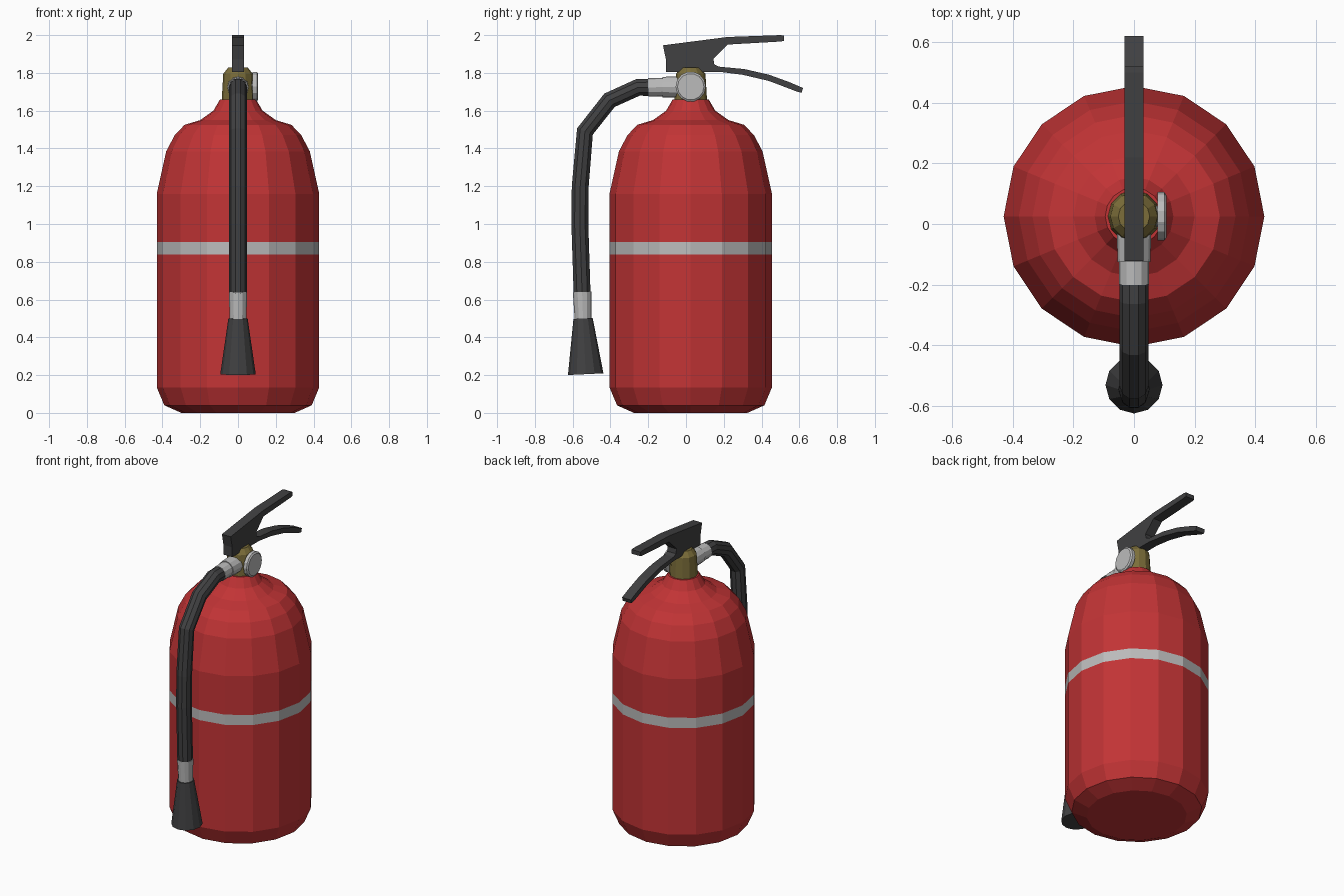
import bpy, bmesh, math
from mathutils import Vector

if "Cube" in bpy.data.objects:
    bpy.data.objects.remove(bpy.data.objects["Cube"])


def material(name, rgb):
    m = bpy.data.materials.new(name)
    m.diffuse_color = (*rgb, 1)
    m.use_nodes = True
    m.node_tree.nodes["Principled BSDF"].inputs["Base Color"].default_value = m.diffuse_color
    return m


RED = material("red paint", (0.54, 0.034, 0.036))
SILVER = material("silver metal", (0.50, 0.50, 0.50))
BLACK = material("black rubber", (0.052, 0.052, 0.054))
BRASS = material("brass", (0.20, 0.155, 0.042))


def finish(name, bm, mats):
    bmesh.ops.recalc_face_normals(bm, faces=bm.faces)
    mesh = bpy.data.meshes.new(name)
    bm.to_mesh(mesh)
    bm.free()
    for m in mats:
        mesh.materials.append(m)
    ob = bpy.data.objects.new(name, mesh)
    bpy.context.collection.objects.link(ob)
    return ob


def loft(name, stations, sides, *mats):
    """Closed tube through (x, y, z, radius) stations."""
    bm = bmesh.new()
    pts = [Vector(s[:3]) for s in stations]
    rings = []
    for i, s in enumerate(stations):
        a = (pts[i] - pts[i - 1]).normalized() if i else Vector()
        b = (pts[i + 1] - pts[i]).normalized() if i < len(pts) - 1 else Vector()
        t = (a + b).normalized()
        u = Vector((1, 0, 0)) if abs(t.x) < 0.9 else Vector((0, 1, 0))
        v = t.cross(u)
        ring = []
        for k in range(sides):
            ang = math.tau * k / sides
            ring.append(bm.verts.new(pts[i] + s[3] * (u * math.cos(ang) + v * math.sin(ang))))
        rings.append(ring)
    for r0, r1 in zip(rings, rings[1:]):
        for k in range(sides):
            j = (k + 1) % sides
            bm.faces.new((r0[k], r0[j], r1[j], r1[k]))
    bm.faces.new(rings[0])
    bm.faces.new(rings[-1])
    return finish(name, bm, mats)


CY = 0.025  # axis of the cylinder

# Tank with a silver stripe
profile = [(0.30, 0), (0.39, 0.04), (0.43, 0.135), (0.43, 0.838), (0.43, 0.905),
           (0.43, 1.16), (0.38, 1.385), (0.335, 1.47), (0.283, 1.525),
           (0.20, 1.55), (0.13, 1.60), (0.095, 1.66)]
tank = loft("tank", [(0, CY, z, r) for r, z in profile], 16, RED, SILVER)
for f in tank.data.polygons:
    if 0.85 < f.center.z < 0.89 and abs(f.normal.z) < 0.1:
        f.material_index = 1

# Valve
loft("valve", [(0, CY, 1.63, 0.088), (0, CY, 1.66, 0.086), (0, CY, 1.795, 0.078),
               (0, CY, 1.828, 0.052)], 12, BRASS)

# Pressure gauge on the right side
loft("gauge_stem", [(0.03, CY, 1.73, 0.035), (0.085, CY, 1.73, 0.035)], 10, SILVER)
loft("gauge", [(0.078, CY, 1.727, 0.08), (0.10, CY, 1.727, 0.08),
               (0.107, CY, 1.727, 0.07)], 14, SILVER)

# Outlet fitting
loft("outlet_collar", [(0, -0.02, 1.725, 0.057), (0, -0.125, 1.725, 0.054)], 12, SILVER)
loft("hose_ferrule_top", [(0, -0.115, 1.725, 0.049), (0, -0.20, 1.723, 0.049)], 12, SILVER)

# Hose, lower ferrule and nozzle
hose = [(-0.19, 1.723), (-0.255, 1.723), (-0.405, 1.655), (-0.535, 1.49),
        (-0.56, 1.20), (-0.562, 1.0), (-0.55, 0.63)]
loft("hose", [(0, y, z, 0.047) for y, z in hose], 10, BLACK)
loft("hose_ferrule_bottom", [(0, -0.55, 0.64, 0.049), (0, -0.545, 0.49, 0.044)], 12, SILVER)
loft("nozzle", [(0, -0.545, 0.50, 0.051), (0, -0.531, 0.205, 0.094)], 12, BLACK)

# Handle block with carry grip and squeeze lever, extruded side profile
outline = [(-0.122, 1.946), (0.22, 1.99), (0.50, 2.0), (0.52, 1.997), (0.52, 1.97),
           (0.50, 1.966), (0.22, 1.95), (0.145, 1.875), (0.15, 1.845), (0.175, 1.833),
           (0.31, 1.82), (0.44, 1.79), (0.55, 1.75), (0.62, 1.72), (0.612, 1.695),
           (0.59, 1.70), (0.44, 1.757), (0.30, 1.79), (0.175, 1.806), (-0.106, 1.806),
           (-0.106, 1.87)]
bm = bmesh.new()
face = bm.faces.new([bm.verts.new((-0.032, y, z)) for y, z in outline])
ext = bmesh.ops.extrude_face_region(bm, geom=[face])
bmesh.ops.translate(bm, vec=(0.064, 0, 0),
                    verts=[g for g in ext["geom"] if isinstance(g, bmesh.types.BMVert)])
finish("handle", bm, [BLACK])
